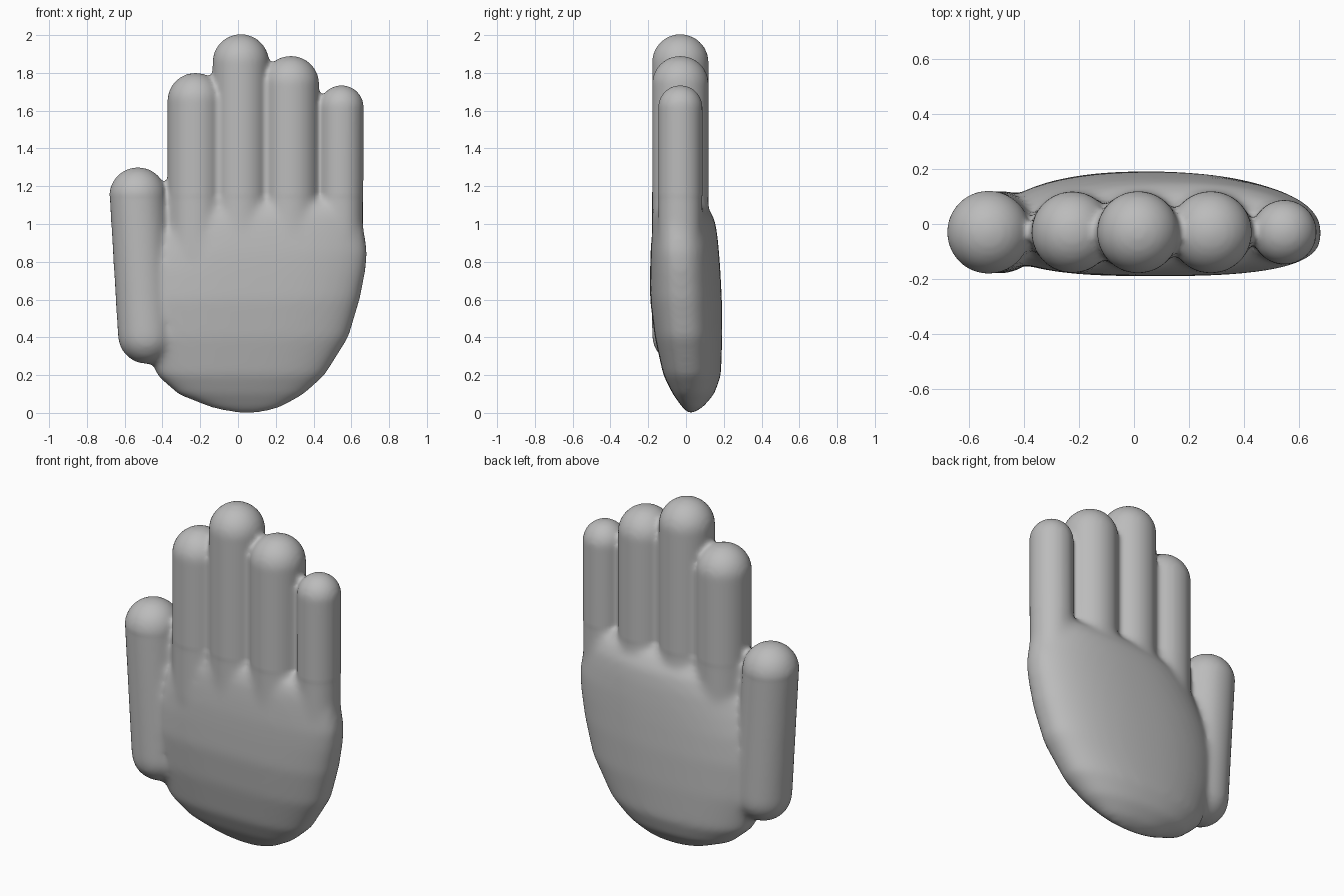
import bpy, bmesh, math
from mathutils import Vector

cube = bpy.data.objects.get("Cube")
if cube:
    bpy.data.objects.remove(cube)

skin = bpy.data.materials.new("grey")
skin.use_nodes = True
grey = (0.5, 0.5, 0.5, 1)
skin.diffuse_color = grey
skin.node_tree.nodes["Principled BSDF"].inputs["Base Color"].default_value = grey

bm = bmesh.new()


def capsule(base, tip, radius):
    """Round-ended finger between two sphere centres."""
    sphere = bmesh.ops.create_uvsphere(bm, u_segments=40, v_segments=25, radius=radius)
    for v in sphere["verts"]:
        v.co += Vector(tip if v.co.z > 0 else base)


def power(value, exponent):
    return math.copysign(abs(value) ** exponent, value)


def section(z, left, right, front, back, count=56):
    """One palm slice: flatter at the front, rounder at the back."""
    middle = min(0.02, 0.02 - 0.06 * z)
    ring = []
    for i in range(count):
        a = 2 * math.pi * i / count
        c, s = math.cos(a), math.sin(a)
        e = 0.9 if s > 0 else 0.72
        depth = back - middle if s > 0 else middle - front
        x = (left + right) / 2 + (right - left) / 2 * power(c, e)
        ring.append(bm.verts.new((x, middle + depth * power(s, e), z)))
    return ring


# Palm: height, left edge, right edge, front, back
slices = [
    (0.00, -0.03, 0.13, 0.01, 0.04),
    (0.03, -0.15, 0.23, -0.02, 0.09),
    (0.10, -0.32, 0.35, -0.07, 0.15),
    (0.20, -0.43, 0.46, -0.12, 0.185),
    (0.40, -0.50, 0.585, -0.165, 0.192),
    (0.60, -0.52, 0.645, -0.19, 0.19),
    (0.75, -0.50, 0.675, -0.19, 0.182),
    (0.85, -0.46, 0.685, -0.188, 0.175),
    (0.95, -0.41, 0.67, -0.18, 0.165),
    (1.03, -0.34, 0.655, -0.17, 0.15),
    (1.09, -0.25, 0.64, -0.15, 0.115),
    (1.14, -0.16, 0.60, -0.09, 0.05),
]
rings = [section(*s) for s in slices]
for low, high in zip(rings, rings[1:]):
    for i in range(len(low)):
        j = (i + 1) % len(low)
        bm.faces.new((low[i], low[j], high[j], high[i]))
bm.faces.new(rings[0][::-1])
bm.faces.new(rings[-1])

# Fingers and thumb: base x, base z, tip x, top z, radius
for base_x, base_z, tip_x, top, r in [
    (-0.485, 0.41, -0.53, 1.30, 0.152),
    (-0.225, 0.85, -0.225, 1.80, 0.149),
    (0.015, 0.85, 0.015, 2.005, 0.15),
    (0.28, 0.85, 0.28, 1.89, 0.15),
    (0.545, 0.85, 0.548, 1.735, 0.118),
]:
    capsule((base_x, -0.03, base_z), (tip_x, -0.03, top - r), r)

mesh = bpy.data.meshes.new("hand")
bm.to_mesh(mesh)
bm.free()
hand = bpy.data.objects.new("hand", mesh)
bpy.context.collection.objects.link(hand)

# Fuse the parts into one skin
remesh = hand.modifiers.new("fuse", "REMESH")
remesh.mode = "VOXEL"
remesh.voxel_size = 0.014
fused = bpy.data.meshes.new_from_object(
    hand.evaluated_get(bpy.context.evaluated_depsgraph_get()))
hand.modifiers.clear()
hand.data = fused
bpy.data.meshes.remove(mesh)

# Blend the palm softly, keep the fingers crisp
bm = bmesh.new()
bm.from_mesh(fused)
palm = [v for v in bm.verts if v.co.z < 1.15]
for verts, rounds in ((bm.verts[:], 3), (palm, 12)):
    for _ in range(rounds):
        bmesh.ops.smooth_vert(bm, verts=verts, factor=0.5,
                              use_axis_x=True, use_axis_y=True, use_axis_z=True)
for f in bm.faces:
    f.smooth = True
bm.to_mesh(fused)
bm.free()
fused.materials.clear()
fused.materials.append(skin)
fused.name = "hand"
